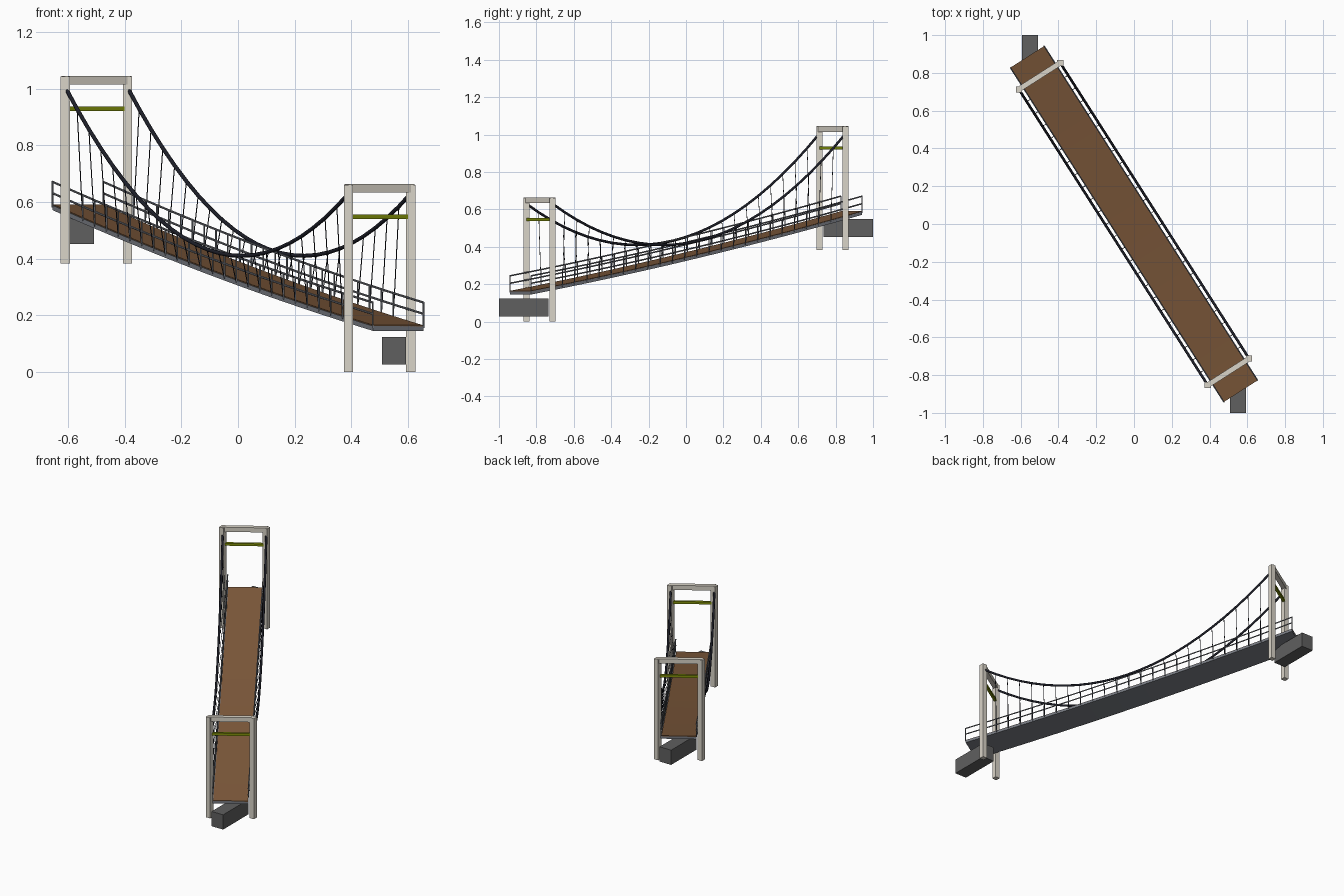
import bpy
import bmesh
from math import atan2
from mathutils import Vector, Matrix

cube = bpy.data.objects.get("Cube")
if cube:
    bpy.data.objects.remove(cube)


def material(name, rgb):
    m = bpy.data.materials.new(name)
    m.use_nodes = True
    m.diffuse_color = (*rgb, 1)
    m.node_tree.nodes["Principled BSDF"].inputs["Base Color"].default_value = (*rgb, 1)
    return m


STONE = material("pale stone", (0.7, 0.66, 0.58))
OLIVE = material("olive paint", (0.22, 0.28, 0.003))
WOOD = material("brown planks", (0.215, 0.104, 0.045))
STEEL = material("grey steel", (0.175, 0.185, 0.21))
CABLE = material("dark cable", (0.012, 0.013, 0.021))
BLOCK = material("dark concrete", (0.115, 0.115, 0.115))

# Bridge axis runs diagonally; s goes along it, v goes across it
ALONG = Vector((0.5, -0.783, 0)).normalized()
ACROSS = Vector((-ALONG.y, ALONG.x, 0))
TURN = atan2(ACROSS.y, ACROSS.x)
TOWER_S, TOWER_V = 0.929, 0.13
DECK_S, DECK_V = 1.05, 0.106


def place(s, v, z):
    return ALONG * s + ACROSS * v + Vector((0, 0, z))


def deck_top(s):
    t = s / DECK_S
    return 0.378 - 0.213 * t - 0.02 * (1 - t * t)


def cable_z(s):
    t = (s / TOWER_S + 1) / 2
    return 1.005 - 0.375 * t - 1.54 * t * (1 - t)


def finish(name, bm, mat):
    bmesh.ops.recalc_face_normals(bm, faces=bm.faces)
    mesh = bpy.data.meshes.new(name)
    bm.to_mesh(mesh)
    bm.free()
    mesh.materials.append(mat)
    ob = bpy.data.objects.new(name, mesh)
    bpy.context.collection.objects.link(ob)
    return ob


def box(name, center, size, mat, angle=0):
    bm = bmesh.new()
    bmesh.ops.create_cube(bm, size=1, matrix=Matrix.Translation(center)
                          @ Matrix.Rotation(angle, 4, "Z") @ Matrix.Diagonal((*size, 1)))
    finish(name, bm, mat)


def tubes(name, paths, radius, mat, sides=6, smooth=False):
    # One mesh of round bars, each swept along a list of points
    bm = bmesh.new()
    for path in paths:
        rings = []
        for i, p in enumerate(path):
            d = (path[min(i + 1, len(path) - 1)] - path[max(i - 1, 0)]).normalized()
            a = d.cross(ACROSS).normalized()
            ring = []
            for k in range(sides):
                w = Matrix.Rotation(k * 6.28319 / sides, 3, d) @ a
                ring.append(bm.verts.new(p + w * radius))
            rings.append(ring)
        for r0, r1 in zip(rings, rings[1:]):
            for k in range(sides):
                n = (k + 1) % sides
                bm.faces.new((r0[k], r0[n], r1[n], r1[k]))
        bm.faces.new(rings[0])
        bm.faces.new(rings[-1])
    ob = finish(name, bm, mat)
    if smooth:
        for f in ob.data.polygons:
            f.use_smooth = len(f.vertices) == 4


def slab(name, half, top, bottom, mat, steps=24):
    # Rectangular strip following the sag of the deck
    bm = bmesh.new()
    rings = []
    for i in range(steps + 1):
        s = DECK_S * (2 * i / steps - 1)
        z = deck_top(s)
        rings.append([bm.verts.new(place(s, v, z + h)) for v, h in
                      ((-half, bottom), (half, bottom), (half, top), (-half, top))])
    for r0, r1 in zip(rings, rings[1:]):
        for k in range(4):
            n = (k + 1) % 4
            bm.faces.new((r0[k], r0[n], r1[n], r1[k]))
    bm.faces.new(rings[0])
    bm.faces.new(rings[-1])
    finish(name, bm, mat)


# Deck
slab("deck_girder", DECK_V, -0.003, -0.02, STEEL)
slab("deck_planks", DECK_V - 0.003, 0, -0.005, WOOD)

# Towers and anchor blocks
for end, sign, base, block_z in (("front", 1, 0.0, 0.075), ("back", -1, 0.382, 0.5)):
    for side, v in (("left", TOWER_V), ("right", -TOWER_V)):
        box(f"{end}_tower_leg_{side}", place(sign * TOWER_S, v, base + 0.33),
            (0.032, 0.032, 0.66), STONE)
    box(f"{end}_tower_top_beam", place(sign * TOWER_S, 0, base + 0.648),
        (2 * TOWER_V + 0.015, 0.028, 0.03), STONE, TURN)
    box(f"{end}_tower_brace", place(sign * TOWER_S, 0, base + 0.547),
        (2 * TOWER_V, 0.016, 0.016), OLIVE, TURN)
    box(f"{end}_anchor_block", Vector((sign * 0.55, -sign * 0.8675, block_z)),
        (0.084, 0.265, 0.097), BLOCK)

# Cables, hangers and railings on both sides
SPANS = 24
stations = [TOWER_S * (2 * i / SPANS - 1) for i in range(SPANS + 1)]
rail_stations = [-DECK_S] + stations + [DECK_S]
posts = [-DECK_S] + stations[1:-1] + [DECK_S]
for side, sign in (("left", 1), ("right", -1)):
    cable_v, rail_v = sign * TOWER_V, sign * DECK_V
    tubes(f"main_cable_{side}", [[place(s, cable_v, cable_z(s)) for s in stations]],
          0.007, CABLE, 8, True)
    tubes(f"hangers_{side}", [[place(s, cable_v, cable_z(s)), place(s, rail_v, deck_top(s) - 0.012)]
                              for s in stations[1:-1]], 0.0018, CABLE)
    tubes(f"rails_{side}", [[place(s, rail_v, deck_top(s) + h) for s in rail_stations]
                            for h in (0.04, 0.08)], 0.004, STEEL)
    tubes(f"rail_posts_{side}", [[place(s, rail_v, deck_top(s) - 0.01),
                                  place(s, rail_v, deck_top(s) + 0.082)] for s in posts],
          0.003, STEEL)
